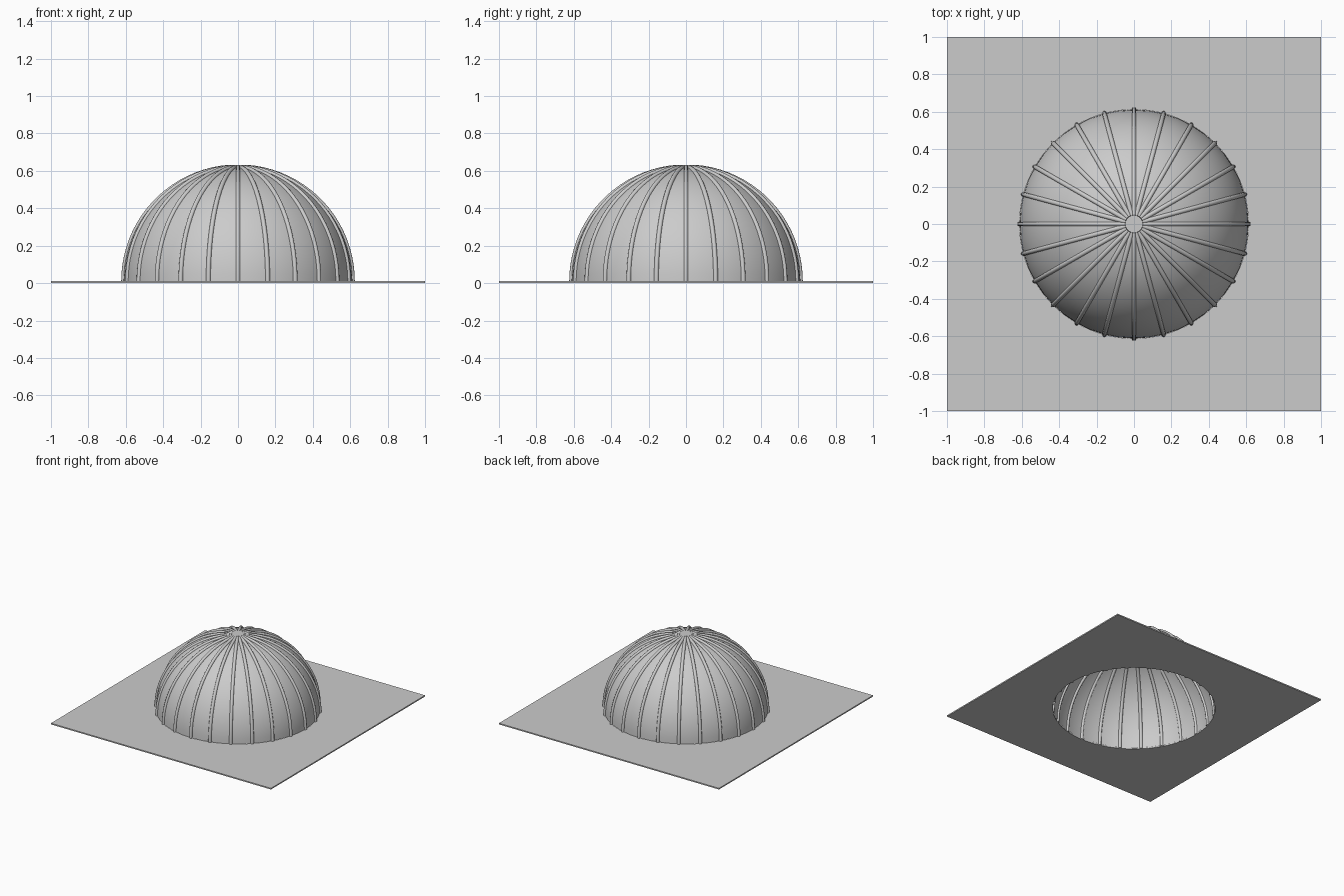
import bpy, bmesh, math

if "Cube" in bpy.data.objects:
    bpy.data.objects.remove(bpy.data.objects["Cube"])

R = 0.612        # dome radius
RIB = 0.0125     # rib tube radius
BASE = 0.01      # plate thickness, dome springs from its top
COUNT = 24
CAP = 0.047


def add_object(name, bm, smooth=True):
    bmesh.ops.recalc_face_normals(bm, faces=bm.faces)
    mesh = bpy.data.meshes.new(name)
    bm.to_mesh(mesh)
    bm.free()
    obj = bpy.data.objects.new(name, mesh)
    bpy.context.collection.objects.link(obj)
    if smooth:
        bpy.ops.object.select_all(action='DESELECT')
        obj.select_set(True)
        bpy.context.view_layer.objects.active = obj
        bpy.ops.object.shade_smooth_by_angle(angle=math.radians(40))
    return obj


def bridge(bm, a, b):
    n = len(a)
    for i in range(n):
        bm.faces.new((a[i], a[(i + 1) % n], b[(i + 1) % n], b[i]))


# Square base plate with a round opening under the dome
N = 96
bm = bmesh.new()
rings = []
for z in (0, BASE):
    inner, outer = [], []
    for i in range(N):
        a = 2 * math.pi * i / N
        c, s = math.cos(a), math.sin(a)
        k = 1 / max(abs(c), abs(s))
        inner.append(bm.verts.new((R * c, R * s, z)))
        outer.append(bm.verts.new((k * c, k * s, z)))
    rings.append((inner, outer))
(bi, bo), (ti, to) = rings
bridge(bm, bi, bo)
bridge(bm, ti, to)
bridge(bm, bi, ti)
bridge(bm, bo, to)
add_object("base_plate", bm, smooth=False)

# Thin dome skin, open at the bottom
bm = bmesh.new()
SEG, LAT = 48, 24
prev = None
for j in range(LAT):
    t = 0.5 * math.pi * j / LAT
    r, z = R * math.cos(t), BASE + R * math.sin(t)
    ring = [bm.verts.new((r * math.cos(2 * math.pi * i / SEG),
                          r * math.sin(2 * math.pi * i / SEG), z)) for i in range(SEG)]
    if prev:
        bridge(bm, prev, ring)
    prev = ring
top = bm.verts.new((0, 0, BASE + R))
for i in range(SEG):
    bm.faces.new((prev[i], prev[(i + 1) % SEG], top))
add_object("dome_skin", bm)

# Round ribs running from the plate to the crown cap
bm = bmesh.new()
STEPS, SIDES = 20, 10
t_end = math.acos(CAP / R)
for k in range(COUNT):
    a = 2 * math.pi * k / COUNT
    ca, sa = math.cos(a), math.sin(a)
    prev = None
    for j in range(-1, STEPS + 1):
        t = t_end * max(j, 0) / STEPS
        ring = []
        for m in range(SIDES):
            p = 2 * math.pi * m / SIDES
            rad, side = R + RIB * math.cos(p), RIB * math.sin(p)
            h, z = rad * math.cos(t), BASE + rad * math.sin(t)
            if j < 0:
                z = 0
            ring.append(bm.verts.new((h * ca - side * sa, h * sa + side * ca, z)))
        if prev:
            bridge(bm, prev, ring)
        else:
            bm.faces.new(ring)
        prev = ring
    bm.faces.new(prev)
add_object("ribs", bm)

# Small round cap at the crown
bm = bmesh.new()
bmesh.ops.create_cone(bm, cap_ends=True, segments=32, radius1=CAP, radius2=CAP, depth=0.025)
bmesh.ops.translate(bm, verts=bm.verts, vec=(0, 0, BASE + R - 0.0025))
add_object("crown_cap", bm)
